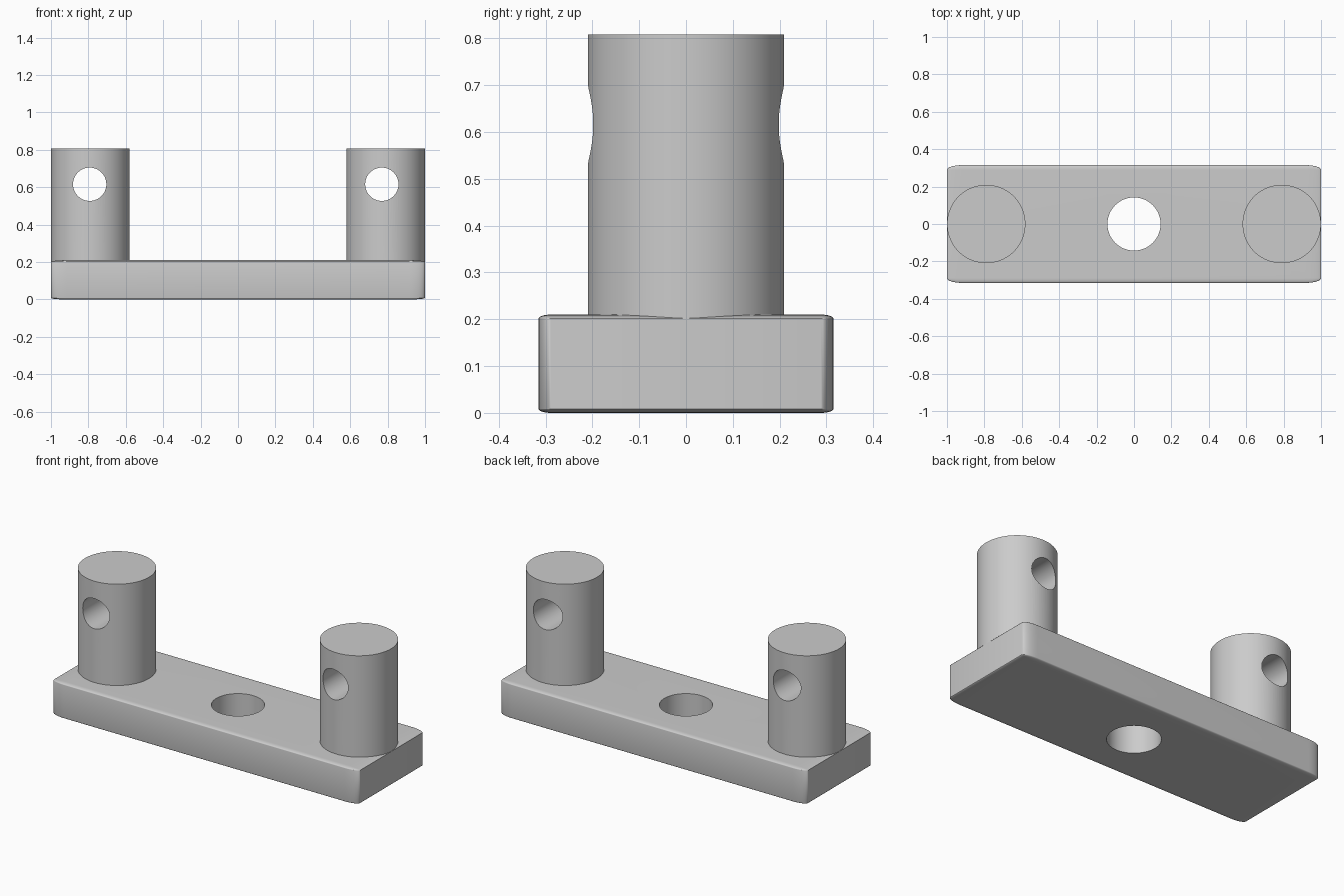
import bpy
import math

cube = bpy.data.objects.get("Cube")
if cube:
    bpy.data.objects.remove(cube, do_unlink=True)

grey = bpy.data.materials.new("plain grey")
grey.use_nodes = True
grey.diffuse_color = (0.6, 0.6, 0.6, 1)
grey.node_tree.nodes["Principled BSDF"].inputs["Base Color"].default_value = (0.6, 0.6, 0.6, 1)


def cylinder(name, radius, depth, location, rotation=(0, 0, 0)):
    bpy.ops.mesh.primitive_cylinder_add(vertices=96, radius=radius, depth=depth,
                                        location=location, rotation=rotation)
    ob = bpy.context.object
    ob.name = name
    ob.data.materials.append(grey)
    return ob


def drill(ob, cutter):
    """Cut the hole, bake the modifiers, shade smooth and drop the cutter."""
    mod = ob.modifiers.new("hole", "BOOLEAN")
    mod.operation = "DIFFERENCE"
    mod.solver = "EXACT"
    mod.object = cutter
    cutter.hide_render = True
    bpy.ops.object.select_all(action="DESELECT")
    ob.select_set(True)
    bpy.context.view_layer.objects.active = ob
    bpy.ops.object.convert(target="MESH")
    bpy.ops.object.transform_apply(location=False, rotation=True, scale=True)
    bpy.ops.object.shade_smooth_by_angle(angle=math.radians(35))
    bpy.data.objects.remove(cutter, do_unlink=True)


# Base plate: a rounded cube stretched flat, so its corners stretch too
bpy.ops.mesh.primitive_cube_add(size=1, location=(0, 0, 0.105))
plate = bpy.context.object
plate.name = "base_plate"
plate.scale = (2, 0.63, 0.21)
plate.data.materials.append(grey)
bevel = plate.modifiers.new("rounding", "BEVEL")
bevel.width = 0.042
bevel.segments = 10
drill(plate, cylinder("plate_cutter", 0.142, 1, (0, 0, 0.1)))

# Two upright posts, each with a cross hole running front to back
for name, x, hole_x in (("right_post", -0.79, -0.793), ("left_post", 0.79, 0.769)):
    post = cylinder(name, 0.2095, 0.658, (x, 0, 0.479))
    drill(post, cylinder("post_cutter", 0.089, 1, (hole_x, 0, 0.616), (math.pi / 2, 0, 0)))
